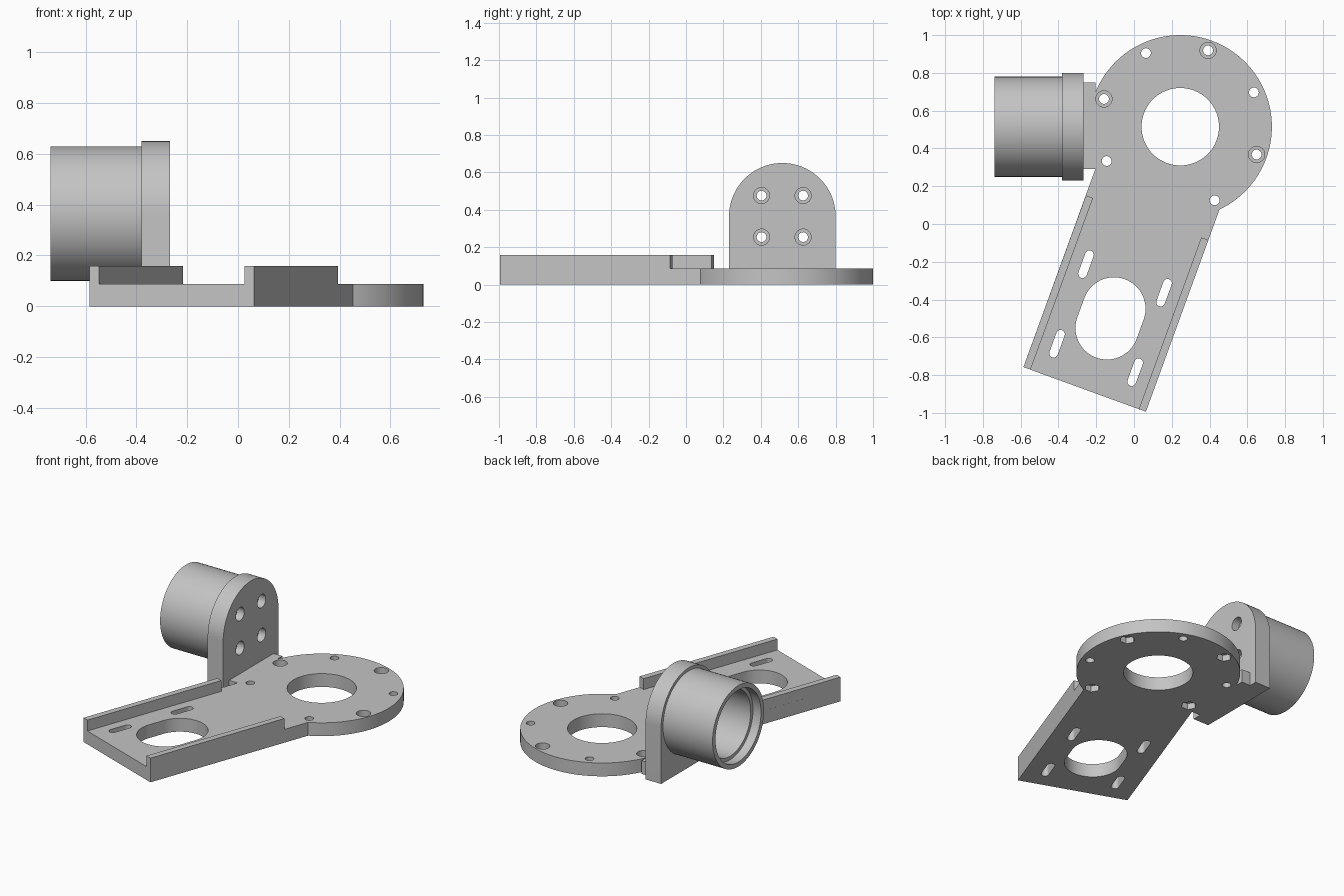
import bpy, bmesh
from math import sin, cos, radians, tau, sqrt

cube = bpy.data.objects.get("Cube")
if cube:
    bpy.data.objects.remove(cube)

grey = bpy.data.materials.new("light grey")
grey.use_nodes = True
colour = (0.55, 0.55, 0.55, 1)
grey.diffuse_color = colour
grey.node_tree.nodes["Principled BSDF"].inputs["Base Color"].default_value = colour

# Main dimensions
CX, CY = 0.245, 0.515        # disc centre
DISC_R, THICK = 0.485, 0.087
HALF, LENGTH = 0.345, 1.48   # arm half width, arm end from disc centre
TILT = radians(-20)
AXIS_Z = 0.365               # tube axis height
RIM = 0.158                  # top of the arm walls


def arm(u, v):
    """Arm coordinates (across, along) to world x, y."""
    return (CX + u * cos(TILT) - v * sin(TILT), CY + u * sin(TILT) + v * cos(TILT))


def polar(r, degrees, c=(CX, CY)):
    return (c[0] + r * cos(radians(degrees)), c[1] + r * sin(radians(degrees)))


def arc(c, r, start, end, n):
    return [polar(r, start + (end - start) * i / n, c) for i in range(n + 1)]


def circle(c, r, n=32):
    return arc(c, r, 0, 360, n)[:-1]


def slot(v, u, r, half, n=16):
    """Rounded slot running along the arm."""
    pts = arc((u, v + half), r, 0, 180, n) + arc((u, v - half), r, 180, 360, n)
    return [arm(*p) for p in pts]


def make_object(name, bm):
    bmesh.ops.recalc_face_normals(bm, faces=bm.faces)
    mesh = bpy.data.meshes.new(name)
    bm.to_mesh(mesh)
    bm.free()
    ob = bpy.data.objects.new(name, mesh)
    bpy.context.collection.objects.link(ob)
    mesh.materials.append(grey)
    return ob


def prisms(name, items, along_x=False):
    """Extrude each (outline, low, high) along z, or along x for y-z outlines."""
    bm = bmesh.new()
    for pts, low, high in items:
        rings = []
        for h in (low, high):
            rings.append([bm.verts.new((h, a, b) if along_x else (a, b, h)) for a, b in pts])
        bm.faces.new(rings[0][::-1])
        bm.faces.new(rings[1])
        for i in range(len(pts)):
            j = (i + 1) % len(pts)
            bm.faces.new((rings[0][i], rings[0][j], rings[1][j], rings[1][i]))
    return make_object(name, bm)


def cut(ob, items, along_x=False):
    """Subtract prisms and bake the result."""
    cutter = prisms("cutter", items, along_x)
    mod = ob.modifiers.new("cut", 'BOOLEAN')
    mod.operation, mod.solver, mod.object = 'DIFFERENCE', 'EXACT', cutter
    bpy.context.view_layer.update()
    baked = bpy.data.meshes.new_from_object(ob.evaluated_get(bpy.context.evaluated_depsgraph_get()))
    ob.modifiers.clear()
    ob.data = baked
    bpy.data.objects.remove(cutter)


# Base plate: disc, tilted arm and the tab that carries the upright
joint = -sqrt(DISC_R ** 2 - HALF ** 2)
outline = [arm(-HALF, -LENGTH), arm(HALF, -LENGTH), arm(HALF, joint)]
outline += arc((CX, CY), DISC_R, -64, 158.1, 80)
outline += [(-0.205, 0.75), (-0.275, 0.75), (-0.275, 0.29), (-0.205, 0.29)]
base = prisms("base_plate", [(outline, 0, THICK)])

# Through holes: centre bore, oval opening, slots and bolt circle
RING = 0.43
nut_spots = [polar(RING, a) for a in (25, 115, 205, 295)]
head_spots = [polar(RING, a) for a in (-20, 70, 160)]
shapes = [circle((CX, CY), 0.205, 72), slot(-1.08, 0, 0.167, 0.054, 32)]
shapes += [slot(v, u, 0.023, 0.053) for u in (-0.22, 0.22) for v in (-0.855, -1.303)]
shapes += [circle(p, 0.026) for p in nut_spots + head_spots]
cut(base, [(s, -0.1, 0.2) for s in shapes])

# Screw head recesses on top, hexagonal nut pockets underneath
cut(base, [(circle(p, 0.043), 0.045, 0.2) for p in head_spots]
    + [(circle(p, 0.046, 6), -0.1, 0.04) for p in nut_spots])

# Walls along both arm edges
for name, side in (("right_wall", -1), ("left_wall", 1)):
    outer, inner = side * HALF, side * (HALF - 0.04)
    pts = [arm(outer, -LENGTH), arm(inner, -LENGTH), arm(inner, -0.513), arm(outer, -0.513)]
    prisms(name, [(pts, THICK, RIM)])

# Upright plate with rounded top and four counterbored holes
R = 0.285
profile = [(CY - R, 0), (CY + R, 0)] + arc((CY, AXIS_Z), R, 0, 180, 48)
upright = prisms("upright_plate", [(profile, -0.38, -0.268)], True)
bolts = [(CY + 0.111 * i, AXIS_Z + 0.111 * j) for i in (-1, 1) for j in (-1, 1)]
cut(upright, [(circle(p, 0.026), -0.5, -0.1) for p in bolts], True)
cut(upright, [(circle(p, 0.043), -0.318, -0.1) for p in bolts], True)

# Hollow tube with a stepped mouth, lathed around the x axis
bm = bmesh.new()
section = [(-0.38, 0.265), (-0.738, 0.265), (-0.738, 0.235),
           (-0.68, 0.235), (-0.68, 0.212), (-0.38, 0.212)]
SIDES = 72
rings = [[bm.verts.new((x, CY + r * cos(tau * i / SIDES), AXIS_Z + r * sin(tau * i / SIDES)))
          for i in range(SIDES)] for x, r in section]
for a, b in zip(rings, rings[1:] + rings[:1]):
    for i in range(SIDES):
        j = (i + 1) % SIDES
        bm.faces.new((a[i], a[j], b[j], b[i]))
make_object("tube", bm)

# Smooth the round surfaces, keep the edges crisp
for ob in bpy.context.collection.objects:
    if ob.type == 'MESH' and grey.name in ob.data.materials:
        bpy.ops.object.select_all(action='DESELECT')
        ob.select_set(True)
        bpy.context.view_layer.objects.active = ob
        bpy.ops.object.shade_smooth_by_angle(angle=radians(30))
